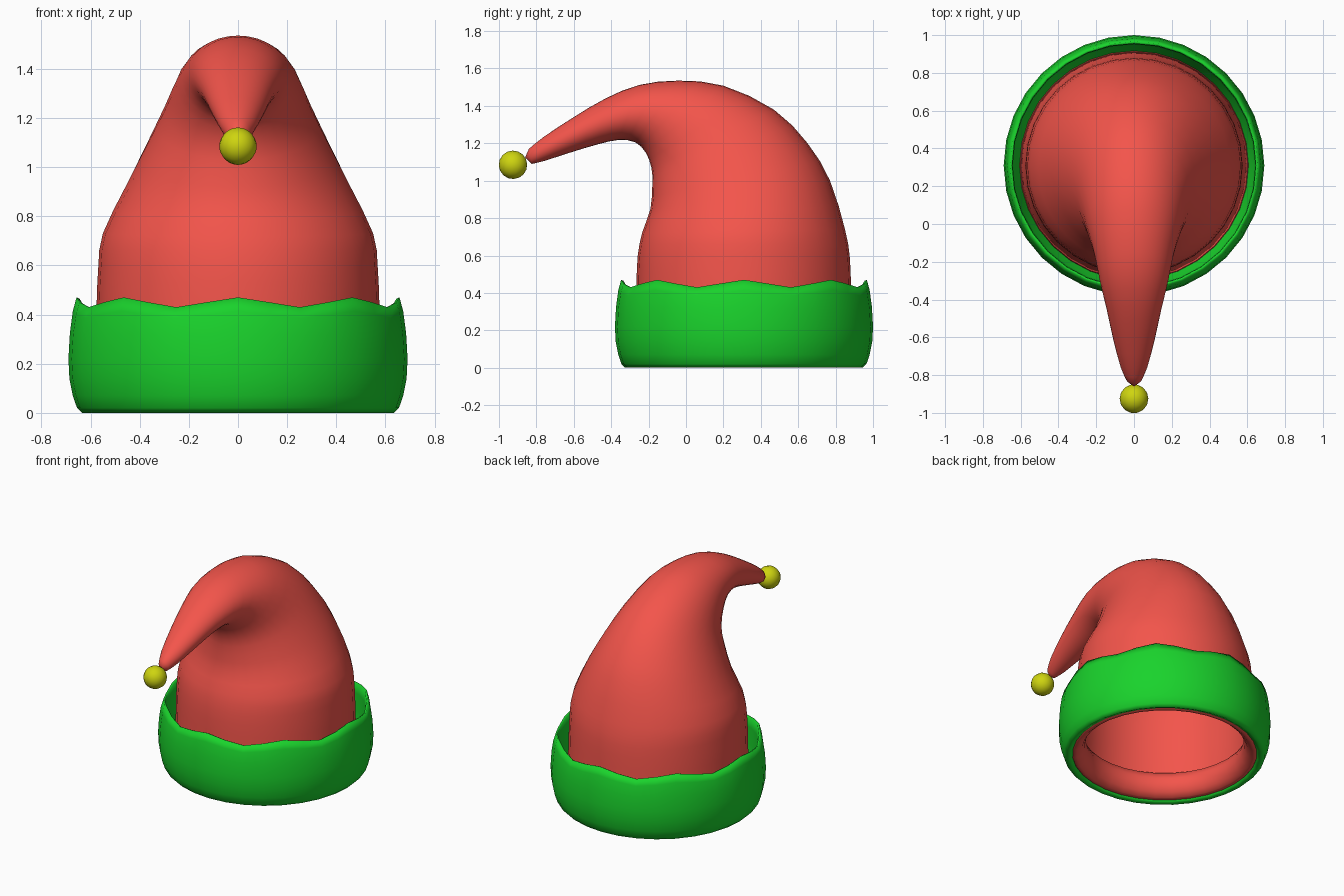
import bpy, bmesh, math
from mathutils import Vector

if "Cube" in bpy.data.objects:
    bpy.data.objects.remove(bpy.data.objects["Cube"])

SEG = 32
CY = 0.31  # centre of the head opening along y


def material(name, rgb):
    m = bpy.data.materials.new(name)
    m.diffuse_color = (*rgb, 1)
    m.use_nodes = True
    m.node_tree.nodes["Principled BSDF"].inputs["Base Color"].default_value = m.diffuse_color
    return m


RED = material("red_felt", (0.90, 0.09, 0.07))
GREEN = material("green_felt", (0.01, 0.65, 0.025))
YELLOW = material("yellow_bell", (0.62, 0.66, 0.005))


def loft(name, rings, mat, closed=False, tip=None):
    """Skin a list of point rings; closed joins last ring to first."""
    bm = bmesh.new()
    vs = [[bm.verts.new(p) for p in r] for r in rings]
    pairs = list(zip(vs, vs[1:])) + ([(vs[-1], vs[0])] if closed else [])
    for a, b in pairs:
        for i in range(SEG):
            j = (i + 1) % SEG
            bm.faces.new((a[i], a[j], b[j], b[i]))
    if tip:
        t = bm.verts.new(tip)
        for i in range(SEG):
            bm.faces.new((vs[-1][i], vs[-1][(i + 1) % SEG], t))
    bmesh.ops.recalc_face_normals(bm, faces=bm.faces)
    me = bpy.data.meshes.new(name)
    bm.to_mesh(me)
    bm.free()
    me.materials.append(mat)
    me.polygons.foreach_set("use_smooth", [True] * len(me.polygons))
    ob = bpy.data.objects.new(name, me)
    bpy.context.collection.objects.link(ob)
    return ob


def circle(r, z, wave=0):
    ring = []
    for i in range(SEG):
        a = 2 * math.pi * i / SEG
        ring.append((r * math.cos(a), CY + r * math.sin(a), z + wave * math.cos(8 * a)))
    return ring


def section(front_y, front_z, back_y, back_z, w):
    """Ellipse spanning from a front point to a back point, half width w."""
    f, b = Vector((0, front_y, front_z)), Vector((0, back_y, back_z))
    c, h = (f + b) / 2, (b - f) / 2
    return [c + Vector((w * math.cos(a), 0, 0)) + h * math.sin(a)
            for a in (2 * math.pi * i / SEG for i in range(SEG))]


def catmull(keys, steps):
    out = []
    for i in range(len(keys) - 1):
        p0, p1, p2, p3 = (keys[max(0, min(len(keys) - 1, i + k))] for k in (-1, 0, 1, 2))
        for s in range(steps):
            t = s / steps
            out.append([0.5 * (2 * b + (c - a) * t + (2 * a - 5 * b + 4 * c - d) * t * t
                               + (3 * b - a - 3 * c + d) * t ** 3)
                        for a, b, c, d in zip(p0, p1, p2, p3)])
    return out + [list(keys[-1])]


# Drooping hat body: front y/z, back y/z, half width
keys = [
    (-.295, .05, .915, .05, .605), (-.27, .25, .89, .25, .58),
    (-.265, .45, .882, .45, .575), (-.258, .60, .875, .60, .568),
    (-.235, .72, .85, .74, .55), (-.19, .85, .77, 1.0, .455),
    (-.18, .98, .65, 1.20, .37), (-.185, 1.07, .47, 1.38, .30),
    (-.215, 1.15, .20, 1.508, .25), (-.27, 1.205, -.04, 1.535, .21),
    (-.36, 1.218, -.25, 1.512, .18), (-.47, 1.195, -.43, 1.44, .145),
    (-.62, 1.15, -.60, 1.34, .11), (-.76, 1.105, -.76, 1.235, .07),
    (-.825, 1.09, -.84, 1.17, .037),
]
hat = loft("hat_body", [section(*k) for k in catmull(keys, 2)], RED, tip=(0, -.86, 1.125))
sol = hat.modifiers.new("thickness", 'SOLIDIFY')
sol.thickness = 0.02
sol.offset = -1

# Rounded red lip around the head opening
lip = [(.605, .06), (.61, .03), (.595, .012), (.57, .015), (.54, .04),
       (.52, .08), (.515, .13), (.535, .18), (.57, .19)]
loft("opening_lip", [circle(r, z) for r, z in lip], RED, closed=True)

# Green cuff with a scalloped top edge: radius, height, wave
cuff = [(.60, .015, 0), (.635, 0, 0), (.655, .02, 0), (.672, .07, 0), (.686, .14, 0),
        (.69, .22, 0), (.684, .32, .005), (.672, .40, .014), (.657, .45, .02),
        (.645, .445, .02), (.642, .38, .012), (.645, .25, 0), (.635, .10, 0), (.605, .05, 0)]
loft("scalloped_cuff", [circle(*c) for c in cuff], GREEN, closed=True)

# Bell at the tip
bpy.ops.mesh.primitive_uv_sphere_add(segments=32, ring_count=8, radius=.076,
                                     location=(0, -.925, 1.085),
                                     rotation=(math.radians(70), 0, 0))
bell = bpy.context.object
bell.name = "tip_bell"
bell.data.materials.append(YELLOW)
bpy.ops.object.shade_smooth()
